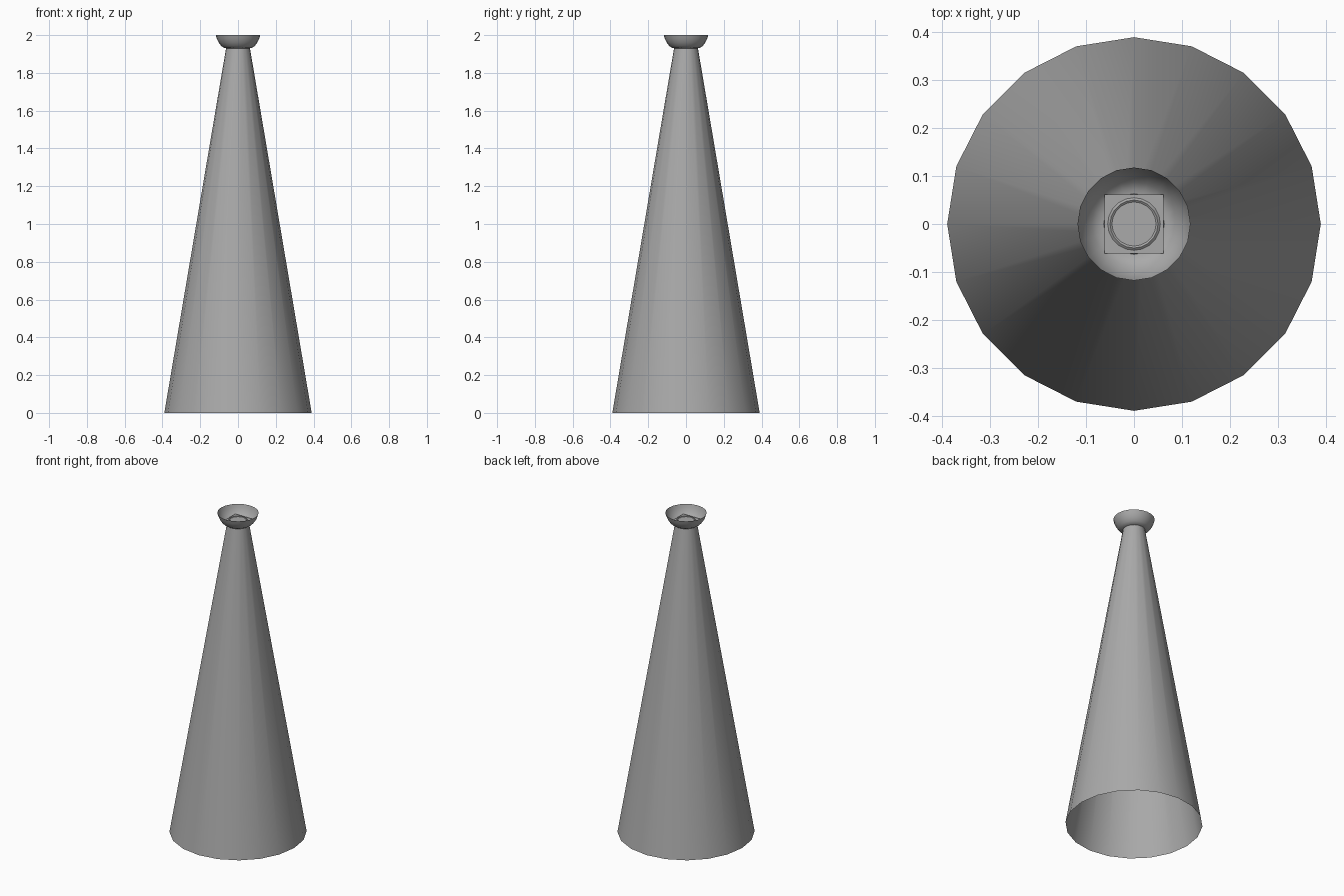
import bpy, bmesh, math

cube = bpy.data.objects.get("Cube")
if cube:
    bpy.data.objects.remove(cube, do_unlink=True)

SIDES = 20


def make_material(name, value):
    mat = bpy.data.materials.new(name)
    mat.use_nodes = True
    colour = (value, value, value, 1)
    mat.diffuse_color = colour
    mat.node_tree.nodes["Principled BSDF"].inputs["Base Color"].default_value = colour
    return mat


grey = make_material("grey", 0.4)


def finish(name, bm, angle):
    mesh = bpy.data.meshes.new(name)
    bm.to_mesh(mesh)
    bm.free()
    mesh.materials.append(grey)
    obj = bpy.data.objects.new(name, mesh)
    bpy.context.collection.objects.link(obj)
    bpy.ops.object.select_all(action="DESELECT")
    obj.select_set(True)
    bpy.context.view_layer.objects.active = obj
    bpy.ops.object.shade_smooth_by_angle(angle=math.radians(angle))
    return obj


def lathe(name, profile, cap_end=False, angle=40):
    """Turn (radius, height) points around z as an open shell."""
    bm = bmesh.new()
    rings = []
    for r, z in profile:
        rings.append([bm.verts.new((r * math.cos(math.tau * i / SIDES),
                                    r * math.sin(math.tau * i / SIDES), z))
                      for i in range(SIDES)])
    for low, high in zip(rings, rings[1:]):
        for i in range(SIDES):
            j = (i + 1) % SIDES
            bm.faces.new((low[i], low[j], high[j], high[i]))
    if cap_end:
        bm.faces.new(rings[-1])
    return finish(name, bm, angle)


# Long flared horn, open at the wide end
lathe("horn", [(0.39, 0), (0.06, 1.95)])

# Cupped mouthpiece around the narrow end
lathe("mouthpiece_cup", [(0.058, 1.93), (0.072, 1.931), (0.088, 1.942),
                         (0.102, 1.96), (0.112, 1.98), (0.118, 2.0)], angle=60)

# Square plate in the bottom of the cup
bm = bmesh.new()
bmesh.ops.create_grid(bm, x_segments=1, y_segments=1, size=0.062)
bmesh.ops.translate(bm, verts=bm.verts, vec=(0, 0, 1.952))
finish("mouthpiece_plate", bm, 30)

# Low round lip with a closed centre
lathe("mouthpiece_lip", [(0.055, 1.952), (0.05, 1.956), (0.046, 1.953)],
      cap_end=True, angle=30)
